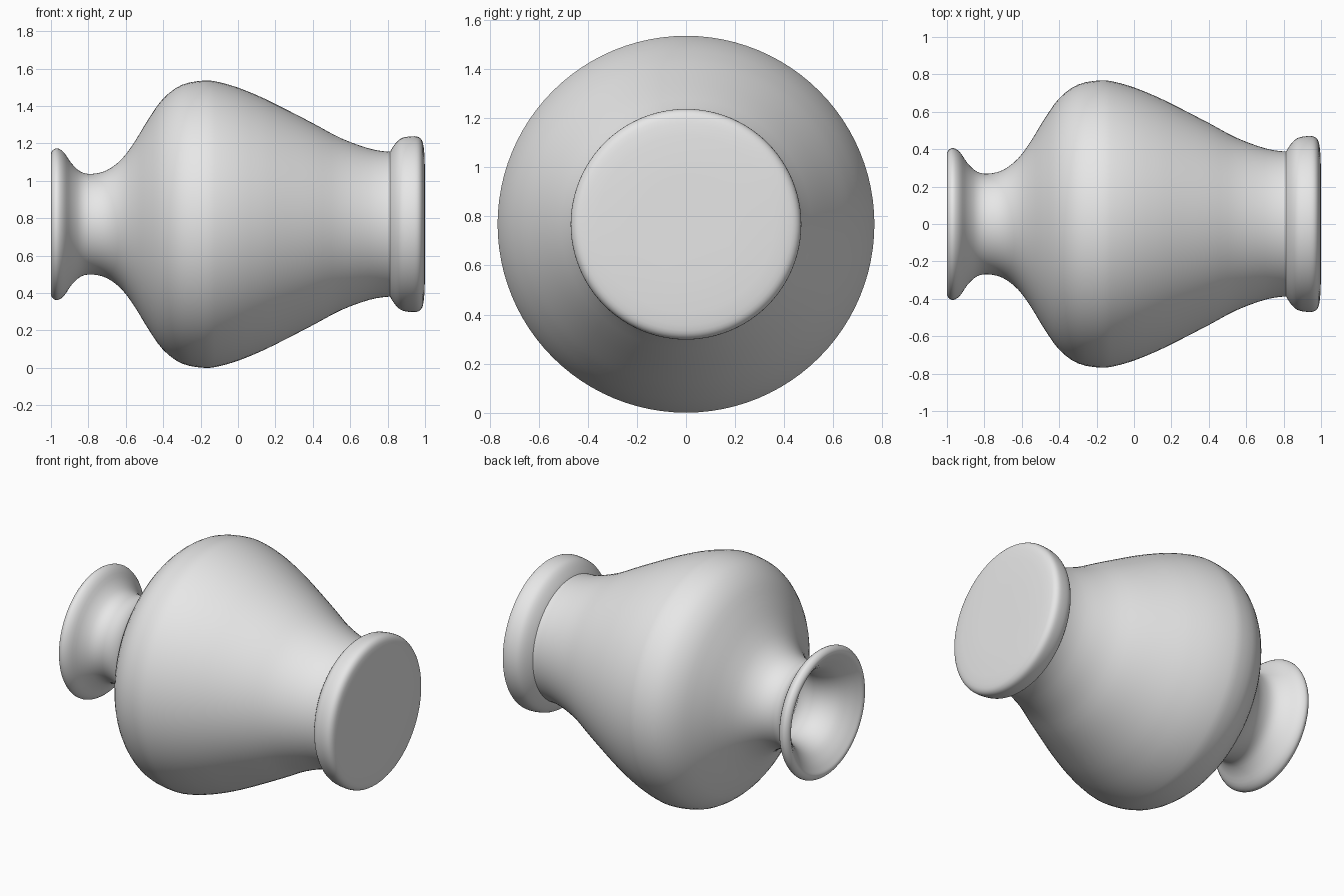
import bpy, bmesh, math
from mathutils import Vector

if "Cube" in bpy.data.objects:
    bpy.data.objects.remove(bpy.data.objects["Cube"], do_unlink=True)

AXIS_Z = 0.768
SIDES = 96

clay = bpy.data.materials.new("grey clay")
clay.use_nodes = True
GREY = (0.8, 0.8, 0.8, 1.0)
clay.diffuse_color = GREY
bsdf = clay.node_tree.nodes["Principled BSDF"]
bsdf.inputs["Base Color"].default_value = GREY
bsdf.inputs["Roughness"].default_value = 0.8


def smooth_path(pts, steps=3):
    """Catmull-Rom curve through (x, radius) points."""
    p = [Vector(q) for q in pts]
    p = [p[0]] + p + [p[-1]]
    out = []
    for i in range(1, len(p) - 2):
        a, b, c, d = p[i - 1:i + 3]
        for s in range(steps):
            t = s / steps
            out.append(0.5 * (2 * b + (c - a) * t + (2 * a - 5 * b + 4 * c - d) * t * t
                              + (3 * b - a - 3 * c + d) * t ** 3))
    return out + [p[-2]]


def lathe(name, path):
    """Turn a profile around the horizontal axis."""
    bm = bmesh.new()
    verts = [bm.verts.new((x, 0, max(r, 0))) for x, r in path]
    edges = [bm.edges.new(pair) for pair in zip(verts, verts[1:])]
    bmesh.ops.spin(bm, geom=verts + edges, cent=(0, 0, 0), axis=(1, 0, 0),
                   angle=2 * math.pi, steps=SIDES)
    bmesh.ops.remove_doubles(bm, verts=bm.verts, dist=1e-4)
    bmesh.ops.recalc_face_normals(bm, faces=bm.faces)
    mesh = bpy.data.meshes.new(name)
    bm.to_mesh(mesh)
    bm.free()
    mesh.materials.append(clay)
    ob = bpy.data.objects.new(name, mesh)
    ob.location.z = AXIS_Z
    bpy.context.collection.objects.link(ob)
    bpy.ops.object.select_all(action='DESELECT')
    ob.select_set(True)
    bpy.context.view_layer.objects.active = ob
    bpy.ops.object.shade_smooth_by_angle(angle=math.radians(40))
    return ob


# Vase body: outer wall from the foot to the flared lip
outer = [(0.85, 0.39), (0.80, 0.388), (0.70, 0.405), (0.55, 0.46), (0.40, 0.54),
         (0.20, 0.643), (0.10, 0.69), (0.0, 0.73), (-0.10, 0.759), (-0.18, 0.768),
         (-0.30, 0.745), (-0.40, 0.672), (-0.48, 0.56), (-0.55, 0.445), (-0.62, 0.35),
         (-0.70, 0.289), (-0.78, 0.269), (-0.84, 0.28), (-0.89, 0.325), (-0.93, 0.383),
         (-0.965, 0.406), (-0.99, 0.396), (-1.0, 0.372)]
# Inner wall: down the funnel and throat into the hollow belly
inner = [(-0.985, 0.345), (-0.95, 0.30), (-0.89, 0.245), (-0.80, 0.212), (-0.70, 0.225),
         (-0.60, 0.30), (-0.50, 0.45), (-0.40, 0.60), (-0.18, 0.70), (0.10, 0.62),
         (0.40, 0.47), (0.70, 0.33), (0.80, 0.25), (0.82, 0.0)]
lathe("vase_body", smooth_path(outer + inner))

# Foot: thick rounded ring with a flat closed base
rim = [(0.812, 0.385), (0.825, 0.408), (0.85, 0.441), (0.88, 0.462), (0.93, 0.47),
       (0.965, 0.466), (0.985, 0.445), (0.993, 0.41)]
lathe("vase_foot", [Vector((0.812, 0.0))] + smooth_path(rim)
      + [Vector((0.998, 0.36)), Vector((1.0, 0.2)), Vector((1.0, 0.0))])
